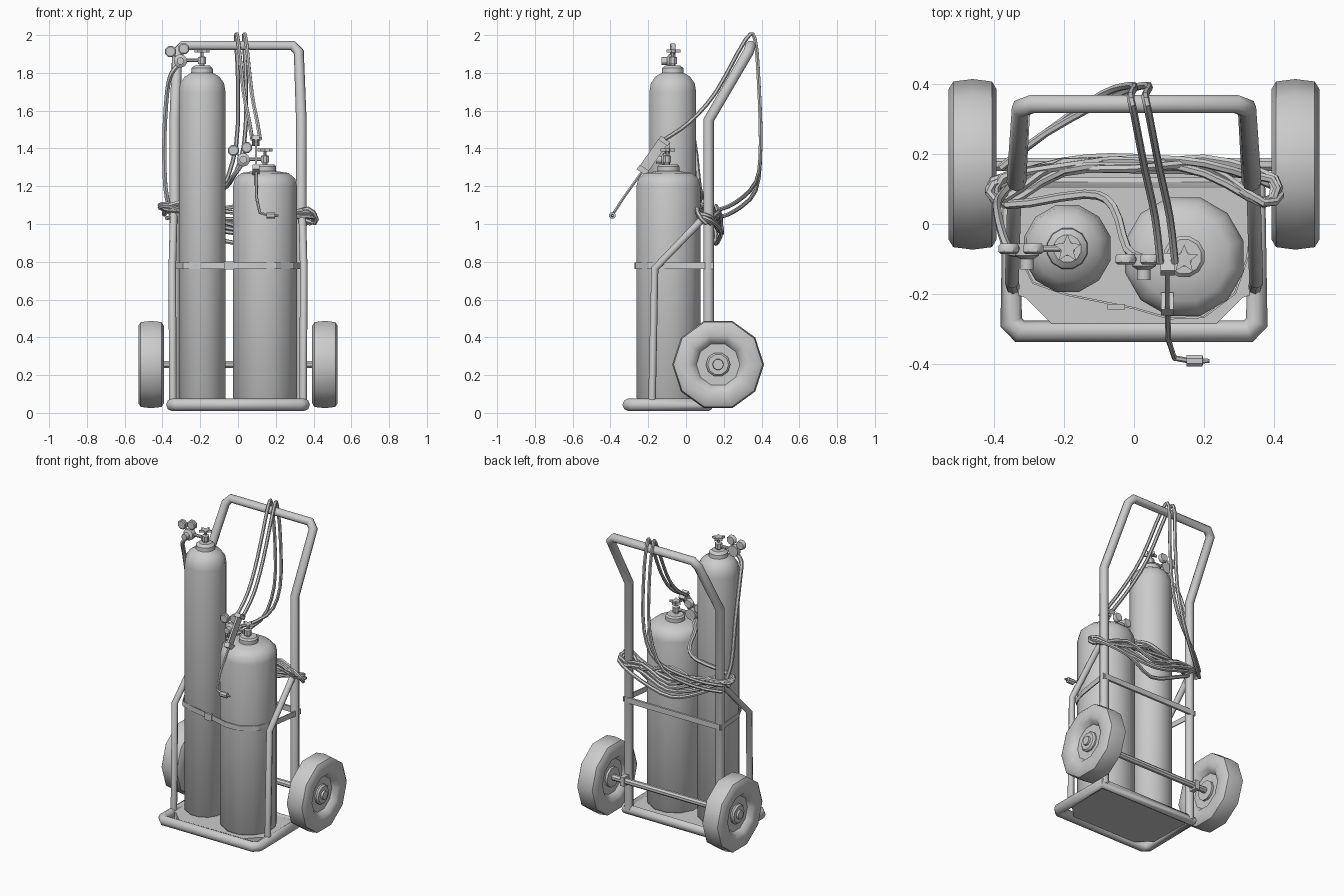
import bpy, bmesh, math, random
from mathutils import Vector, Matrix

if "Cube" in bpy.data.objects:
    bpy.data.objects.remove(bpy.data.objects["Cube"])

random.seed(4)


def finish(name, bm, angle=40):
    bmesh.ops.recalc_face_normals(bm, faces=bm.faces)
    me = bpy.data.meshes.new(name)
    bm.to_mesh(me)
    bm.free()
    ob = bpy.data.objects.new(name, me)
    bpy.context.collection.objects.link(ob)
    if angle:
        select(ob)
        bpy.ops.object.shade_smooth_by_angle(angle=math.radians(angle))
    return ob


def select(ob):
    bpy.ops.object.select_all(action='DESELECT')
    ob.select_set(True)
    bpy.context.view_layer.objects.active = ob


def lathe(name, prof, loc, axis='Z', sides=12, angle=40):
    """Revolve (radius, height) pairs about an axis through loc."""
    rot = {'Z': Matrix(), 'X': Matrix.Rotation(math.pi / 2, 4, 'Y'),
           'Y': Matrix.Rotation(math.pi / 2, 4, 'X')}[axis]
    m = Matrix.Translation(loc) @ rot
    bm = bmesh.new()
    rings = []
    for r, h in prof:
        rings.append([bm.verts.new(m @ Vector((r * math.cos(a), r * math.sin(a), h)))
                      for a in (2 * math.pi * (i + .5) / sides for i in range(sides))])
    for a, b in zip(rings, rings[1:]):
        for i in range(sides):
            j = (i + 1) % sides
            bm.faces.new((a[i], a[j], b[j], b[i]))
    bm.faces.new(rings[0])
    bm.faces.new(rings[-1])
    return finish(name, bm, angle)


def rod(name, r, loc, length, axis='Z', sides=8):
    return lathe(name, [(r, -length / 2), (r, length / 2)], loc, axis, sides)


def prism(name, pts, z0, z1):
    bm = bmesh.new()
    f = bm.faces.new([bm.verts.new((x, y, z0)) for x, y in pts])
    ext = bmesh.ops.extrude_face_region(bm, geom=[f])['geom']
    bmesh.ops.translate(bm, vec=(0, 0, z1 - z0),
                        verts=[v for v in ext if isinstance(v, bmesh.types.BMVert)])
    return finish(name, bm, 0)


def box(name, size, loc, rx=0.0):
    bm = bmesh.new()
    bmesh.ops.create_cube(bm, size=1, matrix=Matrix.Translation(loc)
                          @ Matrix.Rotation(rx, 4, 'X') @ Matrix.Diagonal((*size, 1)))
    return finish(name, bm, 0)


def rounded(pts, closed, steps=3):
    """Catmull-Rom points through a short path."""
    p = [Vector(q) for q in pts]
    n, out = len(p), []
    get = (lambda i: p[i % n]) if closed else (lambda i: p[max(0, min(n - 1, i))])
    for i in range(n if closed else n - 1):
        a, b, c, d = (get(i + k) for k in (-1, 0, 1, 2))
        for s in range(steps):
            t = s / steps
            out.append(.5 * (2 * b + (c - a) * t + (2 * a - 5 * b + 4 * c - d) * t * t
                             + (3 * b - a - 3 * c + d) * t ** 3))
    return out if closed else out + [p[-1]]


def tube(name, pts, r, res=2, closed=False, smooth=False):
    if smooth:
        pts = rounded(pts, closed)
    cu = bpy.data.curves.new(name, 'CURVE')
    cu.dimensions = '3D'
    cu.bevel_depth, cu.bevel_resolution, cu.use_fill_caps = r, res, True
    sp = cu.splines.new('POLY')
    sp.points.add(len(pts) - 1)
    for q, c in zip(sp.points, pts):
        q.co = (*c, 1)
    sp.use_cyclic_u = closed
    ob = bpy.data.objects.new(name, cu)
    bpy.context.collection.objects.link(ob)
    select(ob)
    bpy.ops.object.convert(target='MESH')
    bpy.ops.object.shade_smooth_by_angle(angle=math.radians(50))
    return ob


# Base: tubular tray frame and plate with clipped front corners
tube('base_frame', [(-.35, -.28, .043), (-.325, -.306, .043), (.325, -.306, .043), (.35, -.28, .043),
                    (.35, .12, .043), (-.35, .12, .043)], .033, closed=True)
prism('base_plate', [(-.34, .13), (-.34, -.2), (-.31, -.21), (-.23, -.29),
                     (.23, -.29), (.31, -.21), (.34, -.2), (.34, .13)], .03, .065)

# Main frame: uprights bent back into the handle
half = [(.335, .12, .04), (.335, .12, 1.55), (.322, .33, 1.91), (.29, .342, 1.945)]
tube('handle_frame', half + [(-x, y, z) for x, y, z in reversed(half)], .028)
box('rear_crossbar', (.7, .014, .036), (0, .14, .78))

for s in (-1, 1):
    side = 'right' if s > 0 else 'left'
    # Side arms from upright to the tray
    tube('side_arm_' + side, [(s * .34, .12, 1.06), (s * .348, -.165, .765), (s * .345, -.18, .06)], .02)
    # Wheels with dished rims
    tyre = [(.03, -.03), (.115, -.03), (.135, -.06), (.16, -.068), (.215, -.068), (.236, -.055),
            (.243, 0), (.236, .055), (.215, .068), (.16, .068), (.135, .06), (.115, .03), (.03, .03)]
    lathe('wheel_' + side, tyre, (s * .46, .17, .256), 'X', 10, 50)
    lathe('wheel_hub_' + side, [(.065, -.045), (.065, .04), (.055, .05), (.03, .05), (.028, .062)]
          if s > 0 else [(.028, -.062), (.03, -.05), (.055, -.05), (.065, -.04), (.065, .045)],
          (s * .46, .17, .256), 'X', 10)
    box('axle_bracket_' + side, (.03, .09, .06), (s * .335, .15, .256))
rod('axle', .02, (0, .17, .256), .86, 'X')

# Gas cylinders
lathe('tall_cylinder', [(.115, .06), (.128, .075), (.128, 1.70), (.12, 1.745), (.095, 1.78), (.06, 1.80),
                        (.058, 1.825), (.04, 1.84)], (-.19, -.07, 0), sides=12)
lathe('short_cylinder', [(.16, .06), (.175, .08), (.175, 1.2), (.165, 1.24), (.13, 1.27), (.06, 1.28),
                         (.06, 1.305), (.05, 1.315)], (.143, -.093, 0), sides=12)


def valve_set(tag, x, y, z):
    """Valve with star handwheel, regulator and gauges reaching to the left."""
    lathe(tag + '_valve', [(.014, z - .01), (.014, z + .01), (.023, z + .01), (.023, z + .045), (.009, z + .05),
                           (.009, z + .085)], (x, y, 0), sides=8)
    star = [(x + r * math.sin(a), y + r * math.cos(a)) for r, a in
            ((.042 if i % 2 == 0 else .018, i * math.pi / 5) for i in range(10))]
    prism(tag + '_handwheel', star, z + .07, z + .085)
    rod(tag + '_regulator_pipe', .01, (x - .06, y, z + .028), .13, 'X')
    rx = x - .115
    lathe(tag + '_regulator', [(.036, -.015), (.036, .02), (.02, .03), (.02, .06)], (rx, y, z + .025), 'Y', 10)
    for i, (dx, dz) in enumerate(((-.052, .075), (.018, .09))):
        tube(f'{tag}_gauge_stem_{i}', [(rx, y, z + .025), (rx + dx, y, z + dz)], .007, 1)
        lathe(f'{tag}_gauge_{i}', [(.026, -.014), (.031, -.008), (.031, .01), (.025, .015)],
              (rx + dx, y, z + dz), 'Y', 8)


valve_set('tall', -.19, -.07, 1.838)
valve_set('short', .143, -.1, 1.315)

# Retaining strap around both cylinders, with buckle
path = [(-.36, .145), (-.345, -.06), (-.29, -.17), (-.19, -.205), (0, -.243), (.1, -.272),
        (.2, -.268), (.29, -.2), (.325, -.1), (.36, .145)]
bm = bmesh.new()
lo, hi = ([bm.verts.new((x, y, z)) for x, y in path] for z in (.763, .797))
for i in range(len(path) - 1):
    bm.faces.new((lo[i], lo[i + 1], hi[i + 1], hi[i]))
strap = finish('strap', bm, 0)
strap.modifiers.new('thickness', 'SOLIDIFY').thickness = .006
box('strap_buckle', (.05, .016, .044), (-.05, -.236, .78))

# Hose coil slung between the uprights
for i in range(4):
    j = lambda k=.02: random.uniform(-k, k)
    dip = .9 + .035 * i
    tube(f'hose_coil_{i}', [(-.39 + j(), .12 + j(), 1.09 + j()), (-.2, .17 + j(), dip + .07),
                            (0, .175 + j(), dip + j()), (.2, .17 + j(), dip + .06),
                            (.39 + j(), .12 + j(), 1.04 + j(.04)), (.37, .065 + j(.01), 1.06 + j(.04)),
                            (.2, .16 + j(), 1.04 + j()), (0, .165 + j(), dip + .09),
                            (-.2, .16 + j(), 1.05 + j()), (-.37, .065 + j(.01), 1.08 + j(.04))],
         .012, 1, True, True)

# Twin hoses: coil, up behind, over the handle, down to the torch
for i, o in enumerate((0, .042)):
    tube(f'torch_hose_{i}', [(-.38, .16, 1.03 + o), (-.25, .26, 1.07 + o), (-.09 + o, .37, 1.18 + o),
                             (-.01 + o, .395, 1.42), (.0 + o, .385, 1.75), (-.01 + o, .365, 1.978),
                             (.0 + o, .315, 1.975), (.03 + o, .16, 1.7), (.06 + o, .02, 1.54),
                             (.075 + o, -.11, 1.45)], .011, 1, False, True)

# Hoses from regulators to the coil
tube('tall_hose', [(-.305, -.075, 1.85), (-.35, -.08, 1.8), (-.375, -.03, 1.7), (-.39, .04, 1.45),
                   (-.385, .07, 1.2), (-.36, .1, 1.07)], .013, 1, False, True)
tube('short_hose', [(.028, -.1, 1.33), (-.02, -.07, 1.26), (-.06, .05, 1.2), (-.14, .085, 1.15),
                    (-.36, .055, 1.1), (-.39, .12, 1.05)], .013, 1, False, True)

# Cutting torch
tilt = -.615
box('torch_rear_block', (.04, .06, .025), (.095, -.115, 1.44), tilt)
box('torch_handle', (.012, .055, .18), (.095, -.175, 1.36), tilt)
box('torch_front_block', (.036, .06, .03), (.095, -.228, 1.285), tilt)
tube('torch_neck', [(.095, -.23, 1.28), (.098, -.33, 1.14), (.115, -.382, 1.06), (.16, -.39, 1.045)], .008, 1)
lathe('torch_tip', [(.018, 0), (.018, .045), (.008, .047), (.006, .065)], (.15, -.39, 1.045), 'X', 8)
